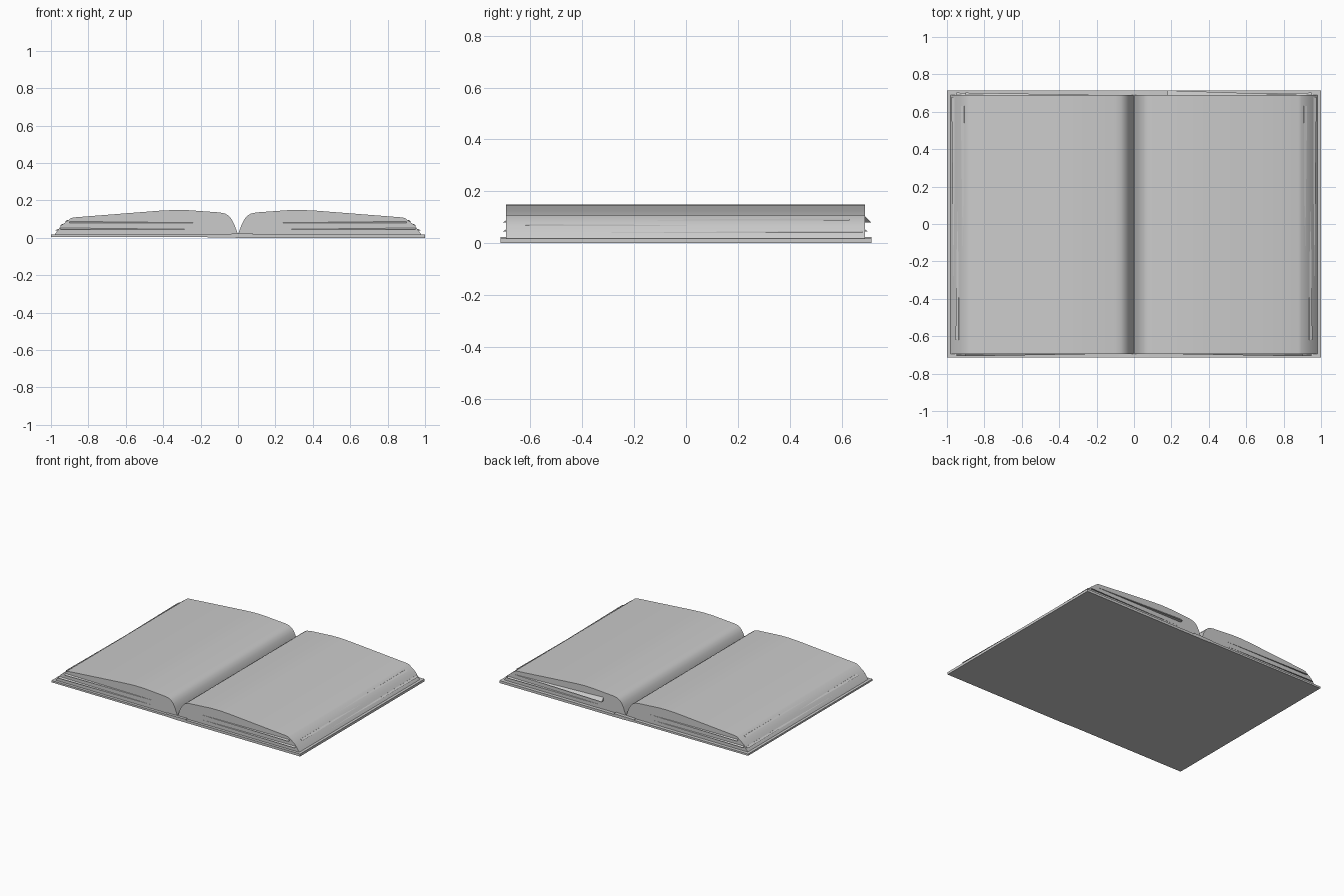
import bpy
import bmesh
from mathutils import Vector

if "Cube" in bpy.data.objects:
    bpy.data.objects.remove(bpy.data.objects["Cube"])

grey = bpy.data.materials.new("paper grey")
grey.use_nodes = True
colour = (0.6, 0.6, 0.6, 1)
grey.diffuse_color = colour
grey.node_tree.nodes["Principled BSDF"].inputs["Base Color"].default_value = colour


def finish(name, bm, smooth=False):
    bmesh.ops.recalc_face_normals(bm, faces=bm.faces)
    mesh = bpy.data.meshes.new(name)
    bm.to_mesh(mesh)
    bm.free()
    mesh.materials.append(grey)
    obj = bpy.data.objects.new(name, mesh)
    bpy.context.collection.objects.link(obj)
    if smooth:
        bpy.ops.object.select_all(action="DESELECT")
        obj.select_set(True)
        bpy.context.view_layer.objects.active = obj
        bpy.ops.object.shade_smooth_by_angle(angle=0.5)
    return obj


def extrude_profile(name, points, y0, y1, smooth=False):
    """Extrude an x, z outline along y."""
    bm = bmesh.new()
    face = bm.faces.new([bm.verts.new((x, y0, z)) for x, z in points])
    extruded = bmesh.ops.extrude_face_region(bm, geom=[face])["geom"]
    bmesh.ops.translate(bm, vec=(0, y1 - y0, 0),
                        verts=[v for v in extruded if isinstance(v, bmesh.types.BMVert)])
    return finish(name, bm, smooth)


def loose_sheet(name, tip, end, out, lip=0.025):
    """Sliver that fans out of the page block: flat below, sloped above."""
    end, out = Vector(end), Vector(out)
    back = end - out.normalized() * 0.02
    bm = bmesh.new()
    verts = [bm.verts.new(p) for p in
             (tip, end + out, back, end + Vector((0, 0, lip)))]
    bmesh.ops.convex_hull(bm, input=verts)
    return finish(name, bm)


# Cover: one thin board with the spine strip over the join
extrude_profile("cover", [(-1, 0.005), (-0.09, 0.003), (0, 0), (0.09, 0), (1, 0),
                          (1, 0.018), (-1, 0.018)], -0.715, 0.715, True)
extrude_profile("spine_strip", [(-0.08, 0.012), (0.08, 0.012), (0.08, 0.024),
                                (-0.08, 0.021)], -0.715, 0.715)

# Page blocks: arched top, sloped fore edge, rounded gutter
outline = [(0, 0.018), (0.01, 0.045), (0.02, 0.072), (0.033, 0.098), (0.05, 0.118),
           (0.07, 0.13), (0.1, 0.136), (0.2, 0.143), (0.27, 0.148), (0.34, 0.149),
           (0.42, 0.145), (0.65, 0.127), (0.88, 0.109), (0.895, 0.104),
           (0.945, 0.066), (0.98, 0.018)]
for side, name in ((-1, "right"), (1, "left")):
    extrude_profile(name + "_pages", [(side * x, z) for x, z in outline],
                    -0.695, 0.69, True)

# Loose sheets on the fore edges
for side, name in ((-1, "right"), (1, "left")):
    for i, (x, z, start, stop) in enumerate(((0.91, 0.088, -0.6, 0.63),
                                             (0.938, 0.066, 0.6, -0.62),
                                             (0.96, 0.04, -0.64, 0.68))):
        loose_sheet(f"{name}_fore_edge_sheet_{i + 1}", (side * x, start, z),
                    (side * x, stop, z), (side * 0.016, 0, 0), 0.008)

# Loose sheets on the front and back edges
for y, edge in ((-0.695, "front"), (0.69, "back")):
    face = -1 if y < 0 else 1
    for side, name in ((-1, "right"), (1, "left")):
        for i, (z, near, far) in enumerate(((0.08, 0.18, 0.9), (0.045, 0.2, 0.95))):
            big = edge == "back" and side == 1 and i == 0
            tip, end = (far, near) if big else (near, far)
            loose_sheet(f"{name}_{edge}_sheet_{i + 1}", (side * tip, y, z),
                        (side * end, y, z), (0, face * (0.024 if big else 0.012), 0),
                        0.025 if big else 0.008)
